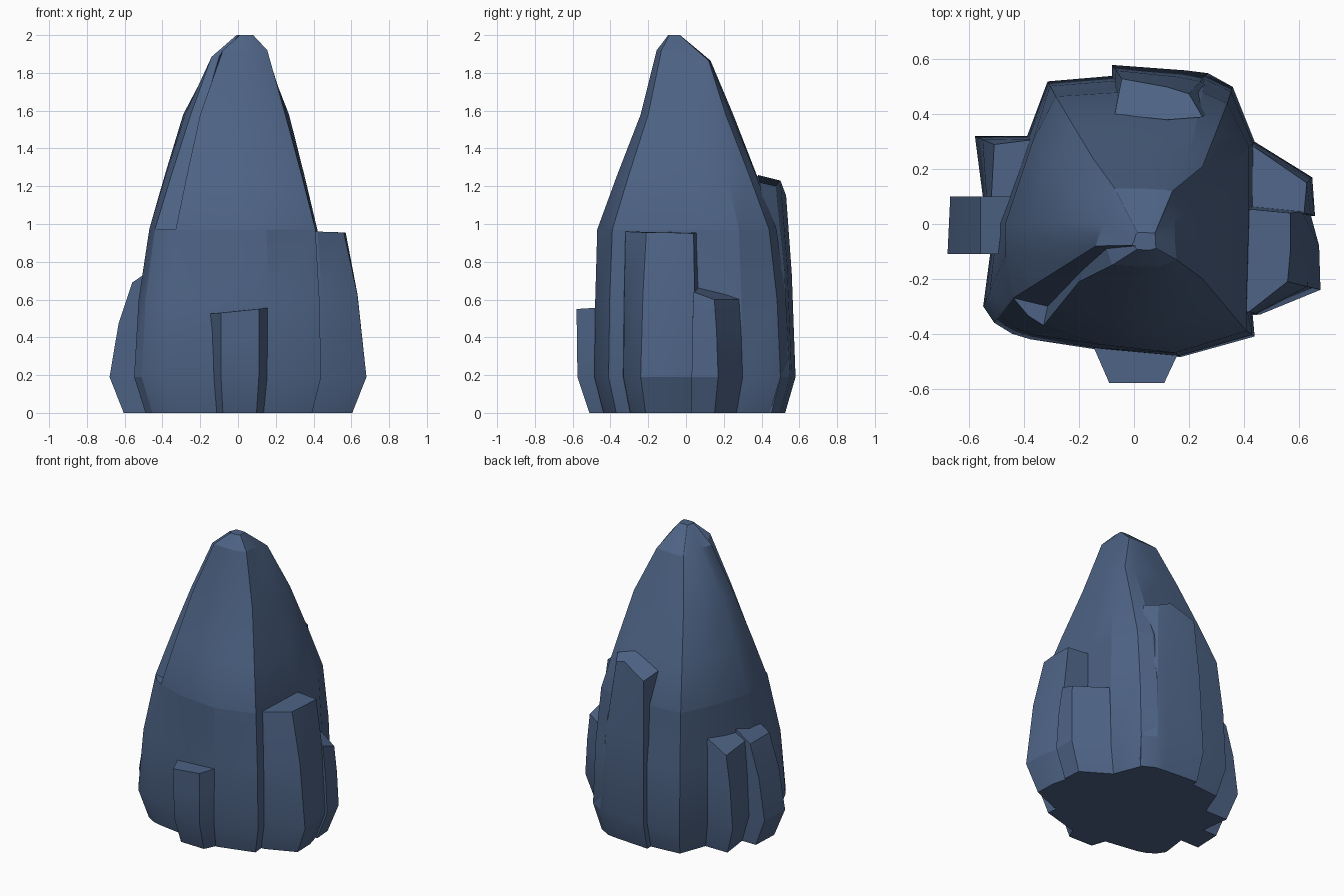
import bpy, bmesh, math

mat = bpy.data.materials.new("slate_blue")
mat.diffuse_color = (0.075, 0.125, 0.235, 1)


def loft(name, rings):
    """Skin a stack of equal-length closed rings and cap both ends."""
    bm = bmesh.new()
    vs = [[bm.verts.new(p) for p in r] for r in rings]
    n = len(vs[0])
    for a, b in zip(vs, vs[1:]):
        for i in range(n):
            j = (i + 1) % n
            bm.faces.new((a[i], a[j], b[j], b[i]))
    bm.faces.new(vs[0][::-1])
    bm.faces.new(vs[-1])
    bmesh.ops.remove_doubles(bm, verts=bm.verts, dist=0.0005)
    bmesh.ops.recalc_face_normals(bm, faces=bm.faces)
    me = bpy.data.meshes.new(name)
    bm.to_mesh(me)
    bm.free()
    me.materials.append(mat)
    ob = bpy.data.objects.new(name, me)
    bpy.context.collection.objects.link(ob)
    bpy.ops.object.select_all(action='DESELECT')
    ob.select_set(True)
    bpy.context.view_layer.objects.active = ob
    bpy.ops.object.shade_smooth_by_angle(angle=math.radians(22))


def at(pts, z):
    return [(x, y, z) for x, y in pts]


def mix(a, b, t):
    return [tuple(p + (q - p) * t for p, q in zip(u, v)) for u, v in zip(a, b)]


def slab(name, outline, top, foot=0.89):
    """Leaning slab: tucked-in foot, widest at z 0.19, tapering to a tilted top."""
    low = at(outline, 0.19)
    base = [(x * foot, y * foot, 0) for x, y in outline]
    mid = [(x + (tx - x) * 0.4, y + (ty - y) * 0.4, 0.19 + (tz - 0.19) * 0.57)
           for (x, y), (tx, ty, tz) in zip(outline, top)]
    loft(name, [base, low, mid, top])


# Main spire: cross-sections, third point is the notched front-left corner
wide = [(-.55, -.30), (-.51, -.36), (-.445, -.40), (-.38, -.42), (-.12, -.46), (.17, -.485),
        (.44, -.41), (.43, -.30), (.44, .07), (.44, .30), (.36, .50), (.26, .55),
        (-.08, .54), (-.315, .52), (-.39, .32), (-.51, 0)]
waist = [(-.47, -.12), (-.44, -.27), (-.385, -.335), (-.33, -.37), (-.12, -.44), (.15, -.47),
         (.41, -.39), (.41, -.30), (.42, .06), (.42, .28), (.34, .44), (.25, .48),
         (-.05, .48), (-.285, .465), (-.37, .30), (-.47, 0)]
upper = [(-.28, -.08), (-.25, -.15), (-.19, -.17), (-.20, -.21), (-.04, -.24), (.12, -.24),
         (.25, -.20), (.26, -.12), (.27, .05), (.27, .14), (.25, .21), (.20, .24),
         (0, .25), (-.15, .24), (-.24, .14), (-.29, 0)]
crown = [(-.13, -.05), (-.14, -.08), (-.10, -.09), (-.08, -.15), (0, -.155), (.09, -.155),
         (.155, -.13), (.15, -.07), (.15, .03), (.14, .10), (.14, .12), (.11, .125),
         (.02, .13), (-.07, .13), (-.09, .10), (-.11, 0)]
notch = list(waist)
notch[2] = (-.315, -.30)
tip = [(.04 + .3 * (x - .02), -.06 + .22 * y) for x, y in crown]
# The crown is tilted: higher at the front and right
crown3 = [(x, y, 1.865 + (.055 if x > -.09 and y < -.06 else .02 if y < .05 else 0))
          for x, y in crown]
loft("spire", [at([(x * .89, y * .9) for x, y in wide], 0), at(wide, .19),
               at(mix(wide, waist, .3), .6), at(waist, .97), at(notch, .971),
               at(mix(notch, upper, .46), 1.26), at(upper, 1.58), crown3, at(tip, 2)])

# Slabs around the foot
slab("front_slab", [(-.155, -.38), (-.09, -.57), (.11, -.575), (.205, -.38)],
     [(-.16, -.42, .525), (-.09, -.58, .53), (.11, -.58, .55), (.185, -.42, .56)])
slab("right_tall_slab", [(.36, -.34), (.46, -.33), (.68, -.24), (.675, -.08), (.64, .05), (.36, .08)],
     [(.36, -.32, .96), (.42, -.32, .96), (.56, -.21, .955), (.57, -.10, .955), (.57, .04, .95), (.36, .06, .955)])
slab("right_low_slab", [(.36, .03), (.66, .03), (.65, .17), (.44, .30), (.36, .30)],
     [(.36, .03, .68), (.62, .04, .64), (.63, .15, .60), (.44, .28, .60), (.36, .28, .62)])
slab("left_front_slab", [(-.40, -.11), (-.68, -.11), (-.67, .10), (-.40, .10)],
     [(-.40, -.11, .80), (-.56, -.11, .69), (-.56, .10, .69), (-.40, .10, .80)])
slab("left_back_slab", [(-.35, .09), (-.55, .09), (-.58, .32), (-.35, .32)],
     [(-.35, .10, .80), (-.52, .10, .70), (-.51, .29, .67), (-.35, .31, .78)])
# Tall rib on the back, blending into the back-right corner
slab("back_rib", [(-.08, .40), (-.08, .58), (.19, .56), (.27, .55), (.36, .50), (.33, .36)],
     [(-.07, .40, 1.18), (-.045, .53, 1.15), (.12, .50, 1.23), (.20, .475, 1.20),
      (.25, .39, 1.22), (.12, .38, 1.26)], .905)
